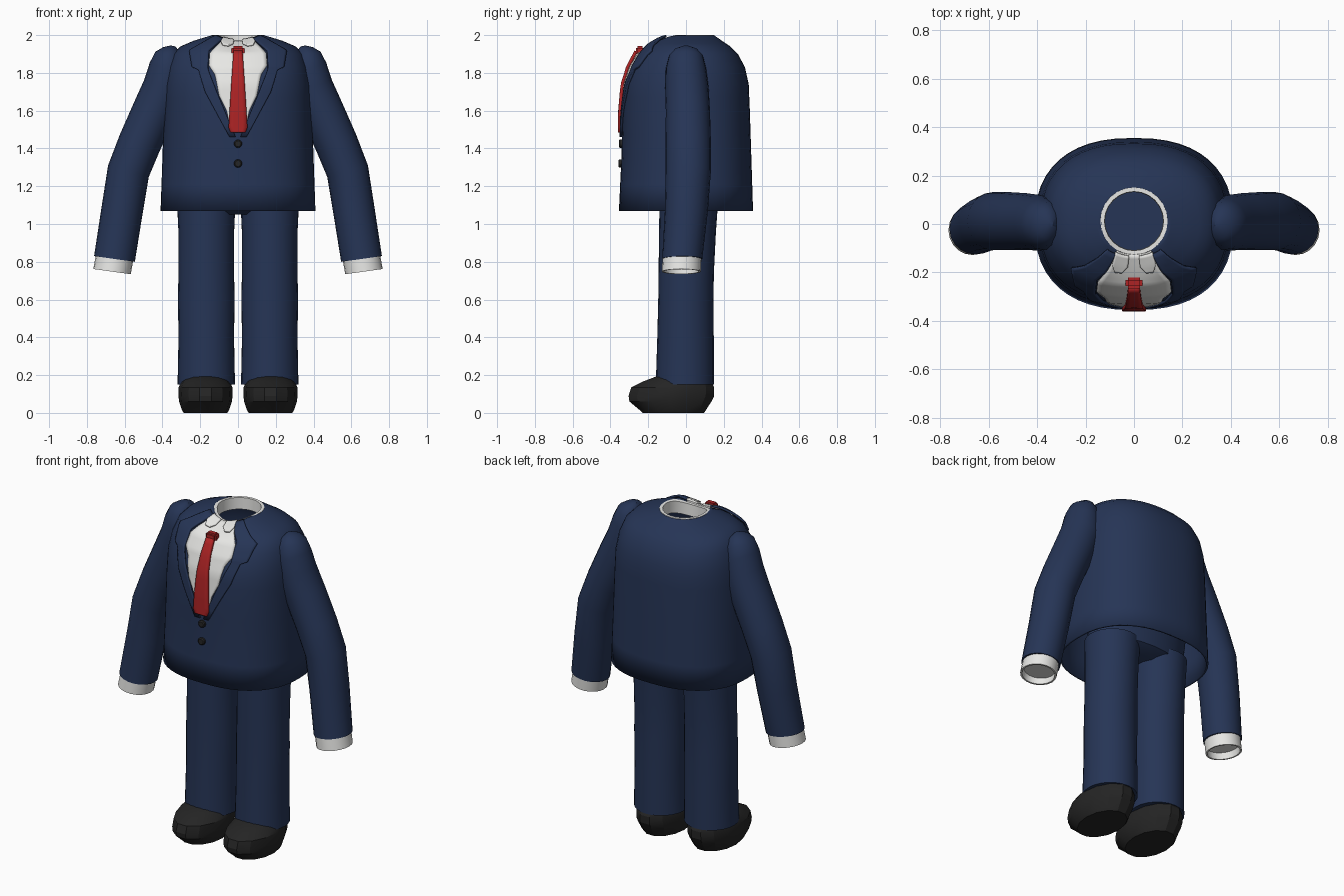
import bpy, bmesh
from math import sin, cos, pi, copysign
from mathutils import Vector

if "Cube" in bpy.data.objects:
    bpy.data.objects.remove(bpy.data.objects["Cube"])


def material(name, rgb):
    m = bpy.data.materials.new(name)
    m.use_nodes = True
    m.diffuse_color = (*rgb, 1)
    bsdf = m.node_tree.nodes["Principled BSDF"]
    bsdf.inputs["Base Color"].default_value = (*rgb, 1)
    bsdf.inputs["Roughness"].default_value = 0.8
    return m


NAVY = material("navy cloth", (0.019, 0.035, 0.092))
WHITE = material("white cotton", (0.8, 0.8, 0.78))
RED = material("red silk", (0.42, 0.017, 0.018))
BLACK = material("black leather", (0.018, 0.018, 0.018))


def finish(name, bm, mat, thick=0.0, angle=35):
    me = bpy.data.meshes.new(name)
    bm.to_mesh(me)
    bm.free()
    me.materials.append(mat)
    ob = bpy.data.objects.new(name, me)
    bpy.context.collection.objects.link(ob)
    bpy.ops.object.select_all(action="DESELECT")
    ob.select_set(True)
    bpy.context.view_layer.objects.active = ob
    bpy.ops.object.shade_smooth_by_angle(angle=angle * pi / 180)
    if thick:
        mod = ob.modifiers.new("thickness", "SOLIDIFY")
        mod.thickness = thick
        mod.offset = -1
    return ob


def loft(name, rings, mat, caps=True, thick=0.0, angle=35):
    """Skin a list of closed rings of points."""
    bm = bmesh.new()
    rows = [[bm.verts.new(p) for p in ring] for ring in rings]
    n = len(rows[0])
    for a, b in zip(rows, rows[1:]):
        for i in range(n):
            j = (i + 1) % n
            bm.faces.new((a[i], a[j], b[j], b[i]))
    if caps:
        bm.faces.new(rows[0])
        bm.faces.new(rows[-1])
        bmesh.ops.recalc_face_normals(bm, faces=bm.faces)
    return finish(name, bm, mat, thick, angle)


def oval(x, y0, y1, rx, z, n=24):
    """Level oval ring reaching from y0 to y1."""
    c, r = (y0 + y1) / 2, (y1 - y0) / 2
    return [Vector((x + rx * cos(2 * pi * i / n), c + r * sin(2 * pi * i / n), z))
            for i in range(n)]


# Jacket sections: height, half width, front depth, back depth, squareness
BODY = [(1.07, .41, .355, .355, 2.4), (1.35, .40, .342, .346, 2.4),
        (1.6, .392, .337, .338, 2.4), (1.74, .386, .325, .332, 2.4),
        (1.83, .37, .295, .312, 2.4), (1.9, .343, .25, .275, 2.4),
        (1.94, .305, .205, .235, 2.3), (1.97, .235, .165, .19, 2.2),
        (1.99, .17, .135, .162, 2.1), (2.0, .135, .122, .146, 2.0)]


def section(z):
    for a, b in zip(BODY, BODY[1:]):
        if z <= b[0]:
            t = max(0, (z - a[0]) / (b[0] - a[0]))
            return [p + (q - p) * t for p, q in zip(a, b)]
    return list(BODY[-1])


def dip(x, z):
    """The neckline drops a little at the front."""
    return 0.035 * max(0, (z - 1.9) / 0.1) * max(0, 1 - (x / 0.12) ** 2)


def front(x, z, off=0.0):
    """Point on the jacket front, raised by off."""
    _, w, d, _, n = section(z)
    y = -(d + off) * max(0, 1 - (abs(x) / (w + off)) ** n) ** (1 / n)
    lift = off * max(0, min(1, (z - 1.8) / 0.12))
    return Vector((x, y, z - dip(x, z) + lift))


def body_ring(z, count=48):
    _, w, d, b, n = section(z)
    ring = []
    for i in range(count):
        c, s = cos(2 * pi * i / count), sin(2 * pi * i / count)
        x = w * copysign(abs(c) ** (2 / n), c)
        y = (b if s > 0 else d) * copysign(abs(s) ** (2 / n), s)
        ring.append(Vector((x, y, z - (dip(x, z) if s < 0 else 0))))
    return ring


heights = [s[0] for s in BODY]
levels = [a + (b - a) * k / 2 for a, b in zip(heights, heights[1:]) for k in (0, 1)]
loft("jacket", [body_ring(z) for z in levels + [2.0]], NAVY, caps=False, thick=0.012)


def patch(name, rows, mat, off, thick, side=1, cols=8, steps=4):
    """Cloth panel laid on the jacket front; rows are height, x start, x end."""
    bm = bmesh.new()
    lines = []
    for a, b in zip(rows, rows[1:]):
        last = b is rows[-1]
        for k in range(steps + last):
            z, x0, x1 = [p + (q - p) * k / steps for p, q in zip(a, b)]
            lines.append([bm.verts.new(front(side * (x0 + (x1 - x0) * i / cols), z, off))
                          for i in range(cols + 1)])
    for a, b in zip(lines, lines[1:]):
        for i in range(cols):
            f = (a[i], b[i], b[i + 1], a[i + 1])
            bm.faces.new(f if side > 0 else f[::-1])
    return finish(name, bm, mat, thick)


# Shirt front, lapels and tie
SHIRT = [(2.0, .07), (1.95, .105), (1.9, .15), (1.84, .155), (1.79, .122),
         (1.68, .1), (1.6, .06), (1.49, .035)]
patch("shirt_front", [(z, -h, h) for z, h in SHIRT], WHITE, 0.006, 0.009, cols=14)
LAPEL = [(1.995, .075, .11), (1.95, .11, .19), (1.91, .155, .26), (1.83, .16, .245),
         (1.815, .158, .21), (1.7, .113, .175), (1.46, .012, .045)]
for side, word in ((1, "left"), (-1, "right")):
    patch(word + "_lapel", LAPEL, NAVY, 0.012, 0.012, side)
    patch(word + "_shirt_collar", [(2.0, .02, .075), (1.97, .025, .09), (1.95, .05, .08)],
          WHITE, 0.014, 0.012, side)
TIE = [(1.9, .024), (1.8, .032), (1.6, .045), (1.51, .05), (1.485, .04)]
patch("tie_blade", [(z, -h, h) for z, h in TIE], RED, 0.022, 0.018, cols=4)

bm = bmesh.new()
bmesh.ops.create_cube(bm, size=1)
bmesh.ops.scale(bm, vec=(.07, .045, .05), verts=bm.verts)
bmesh.ops.bevel(bm, geom=bm.edges[:], offset=.01, segments=2, affect="EDGES")
bmesh.ops.translate(bm, vec=(0, -.243, 1.918), verts=bm.verts)
finish("tie_knot", bm, RED)

# Shirt collar band around the neck opening
band = []
for r, z in ((.143, 1.965), (.139, 2.0), (.122, 2.0), (.12, 1.93)):
    ring = oval(0, .012 - r, .012 + r, r, z)
    for p in ring:
        if p.y < 0:
            p.z -= dip(p.x, 2.0)
    band.append(ring)
loft("neck_band", band, WHITE, caps=False)

# Jacket buttons
for word, z in (("upper", 1.425), ("lower", 1.32)):
    y = front(0, z).y
    loft(word + "_button",
         [[Vector((r * cos(2 * pi * i / 12), y - o, z + r * sin(2 * pi * i / 12)))
           for i in range(12)] for r, o in ((.022, -.005), (.022, .01), (.016, .015))], BLACK)


def tilted(x, y, z, dx, r, ry, n=20):
    """Ring across an arm whose axis leans outward by dx per unit of drop."""
    u = Vector((1, 0, dx)).normalized()
    return [Vector((x, y, z)) + u * (r * cos(2 * pi * i / n))
            + Vector((0, ry * sin(2 * pi * i / n), 0)) for i in range(n)]


# Sleeve sections: x, y, z, lean, radius across, radius in depth
ARM = [(.345, 0, 1.943, .2, .012, .015), (.353, 0, 1.925, .25, .045, .06),
       (.362, 0, 1.89, .3, .078, .09), (.37, 0, 1.82, .36, .103, .107),
       (.39, .005, 1.72, .42, .115, .115), (.443, .01, 1.6, .44, .116, .117),
       (.52, .012, 1.43, .42, .114, .12), (.58, .012, 1.28, .28, .112, .12),
       (.614, .002, 1.07, .17, .11, .114), (.654, -.02, .815, .14, .109, .106)]
CUFF = [(.65, -.02, .84, .1), (.667, -.025, .748, .1), (.667, -.025, .748, .09),
        (.66, -.023, .785, .088)]
# Leg sections: height, half width, front y, back y
LEG = [(.15, .152, -.16, .148), (.4, .147, -.152, .147), (.6, .15, -.147, .145),
       (.75, .147, -.145, .148), (.95, .147, -.143, .158), (1.12, .155, -.14, .17)]
# Shoe sections: height, half width, toe y, heel y
SHOE = [(0.0, .115, -.235, .1), (.015, .125, -.25, .11), (.06, .14, -.305, .14),
        (.09, .143, -.31, .155), (.135, .142, -.295, .155), (.165, .13, -.235, .14),
        (.195, .1, -.155, .11)]

for s, word in ((1, "left"), (-1, "right")):
    loft(word + "_sleeve", [tilted(s * x, y, z, s * d, r, ry)
                            for x, y, z, d, r, ry in ARM], NAVY)
    loft(word + "_cuff", [tilted(s * x, y, z, s * .14, r, r * 1.03)
                          for x, y, z, r in CUFF], WHITE)
    loft(word + "_trouser_leg", [oval(s * .168, y0, y1, r, z) for z, r, y0, y1 in LEG], NAVY)
    loft(word + "_shoe", [oval(s * .172, y0, y1, r, z, 14) for z, r, y0, y1 in SHOE],
         BLACK, angle=25)

# Trouser seat joining both legs under the jacket
loft("trouser_seat", [oval(0, y0, y1, r, z) for z, r, y0, y1 in
                      ((1.05, .2, -.08, .1), (1.09, .31, -.14, .17), (1.25, .33, -.17, .19))],
     NAVY)
